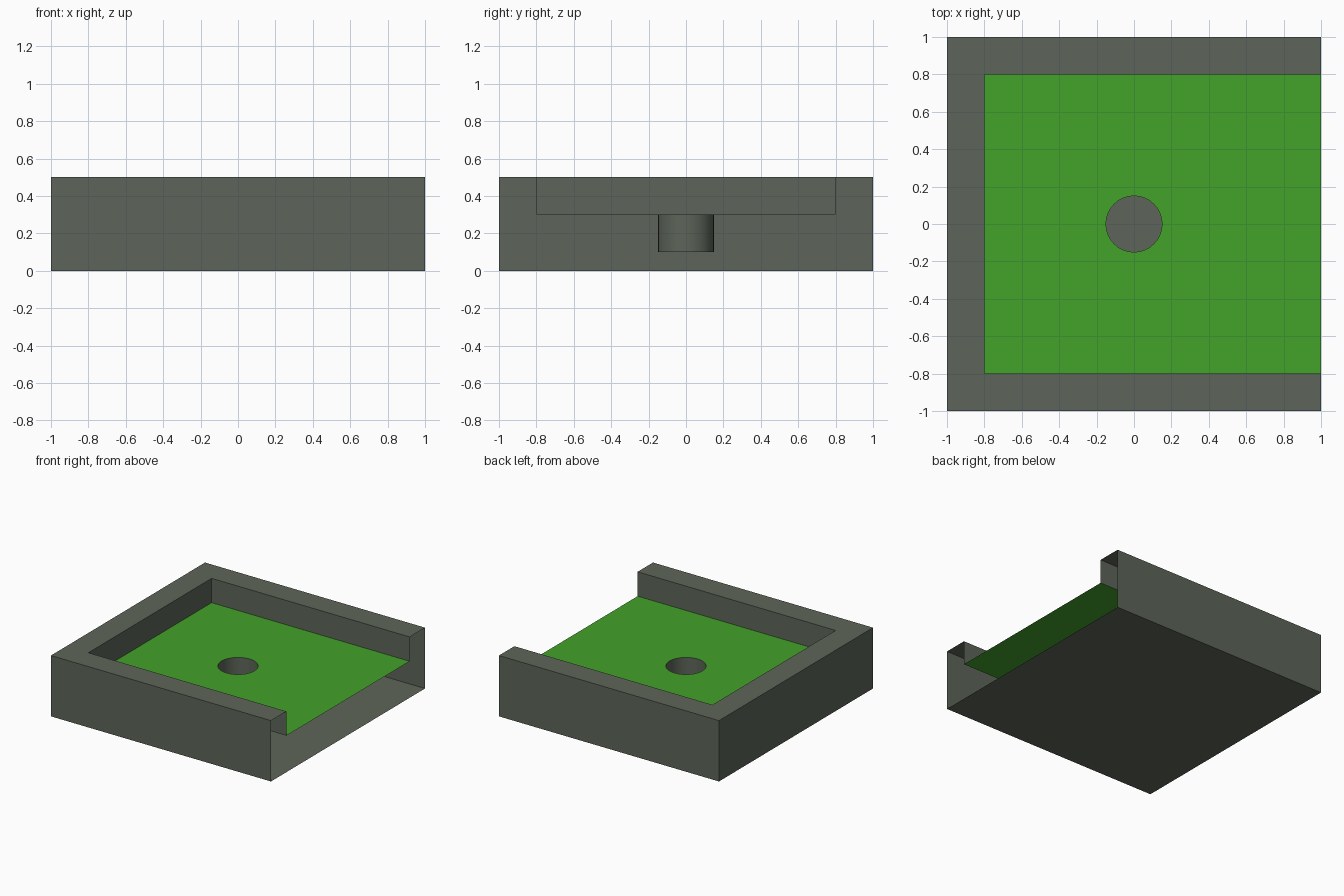
import bpy, bmesh
from math import cos, sin, pi

if "Cube" in bpy.data.objects:
    bpy.data.objects.remove(bpy.data.objects["Cube"])

SIDES, RADIUS = 32, 0.15
FLOOR_Z, POCKET_Z, TOP_Z = 0.3, 0.1, 0.5


def material(name, color):
    mat = bpy.data.materials.new(name)
    mat.diffuse_color = (*color, 1)
    mat.use_nodes = True
    mat.node_tree.nodes["Principled BSDF"].inputs["Base Color"].default_value = mat.diffuse_color
    return mat


def add_object(name, bm, mat):
    mesh = bpy.data.meshes.new(name)
    bm.to_mesh(mesh)
    bm.free()
    mesh.materials.append(mat)
    obj = bpy.data.objects.new(name, mesh)
    bpy.context.collection.objects.link(obj)
    return obj


def u_path(bm, inset, z):
    """Three-sided outline, open towards +x."""
    e = 1 - inset
    return [bm.verts.new((x, y, z)) for x, y in ((1, -e), (-e, -e), (-e, e), (1, e))]


def circle(bm, z):
    return [bm.verts.new((RADIUS * cos(2 * pi * i / SIDES),
                          RADIUS * sin(2 * pi * i / SIDES), z)) for i in range(SIDES)]


grey = material("casing_grey", (0.11, 0.13, 0.10))
green = material("floor_green", (0.055, 0.36, 0.023))

# Casing: outer wall, rim and inner wall as a shell with an open right side
bm = bmesh.new()
rows = [u_path(bm, inset, z) for inset, z in ((0, 0), (0, TOP_Z), (0.2, TOP_Z), (0.2, FLOOR_Z))]
for low, high in zip(rows, rows[1:]):
    for j in range(3):
        bm.faces.new((low[j + 1], low[j], high[j], high[j + 1]))
bm.faces.new(rows[0])
add_object("casing", bm, grey)

# Tray floor: thin green sheet with a round hole
bm = bmesh.new()
for loop in (u_path(bm, 0.2, FLOOR_Z), circle(bm, FLOOR_Z)):
    for a, b in zip(loop, loop[1:] + loop[:1]):
        bm.edges.new((a, b))
bmesh.ops.triangle_fill(bm, edges=bm.edges[:], use_beauty=True, normal=(0, 0, 1))
for f in bm.faces:
    f.normal_update()
    if f.normal.z < 0:
        f.normal_flip()
add_object("tray_floor", bm, green)

# Round pocket hanging below the floor
bm = bmesh.new()
low, high = circle(bm, POCKET_Z), circle(bm, FLOOR_Z)
for i in range(SIDES):
    k = (i + 1) % SIDES
    bm.faces.new((low[k], low[i], high[i], high[k])).smooth = True
bm.faces.new(low)
add_object("round_pocket", bm, grey)
